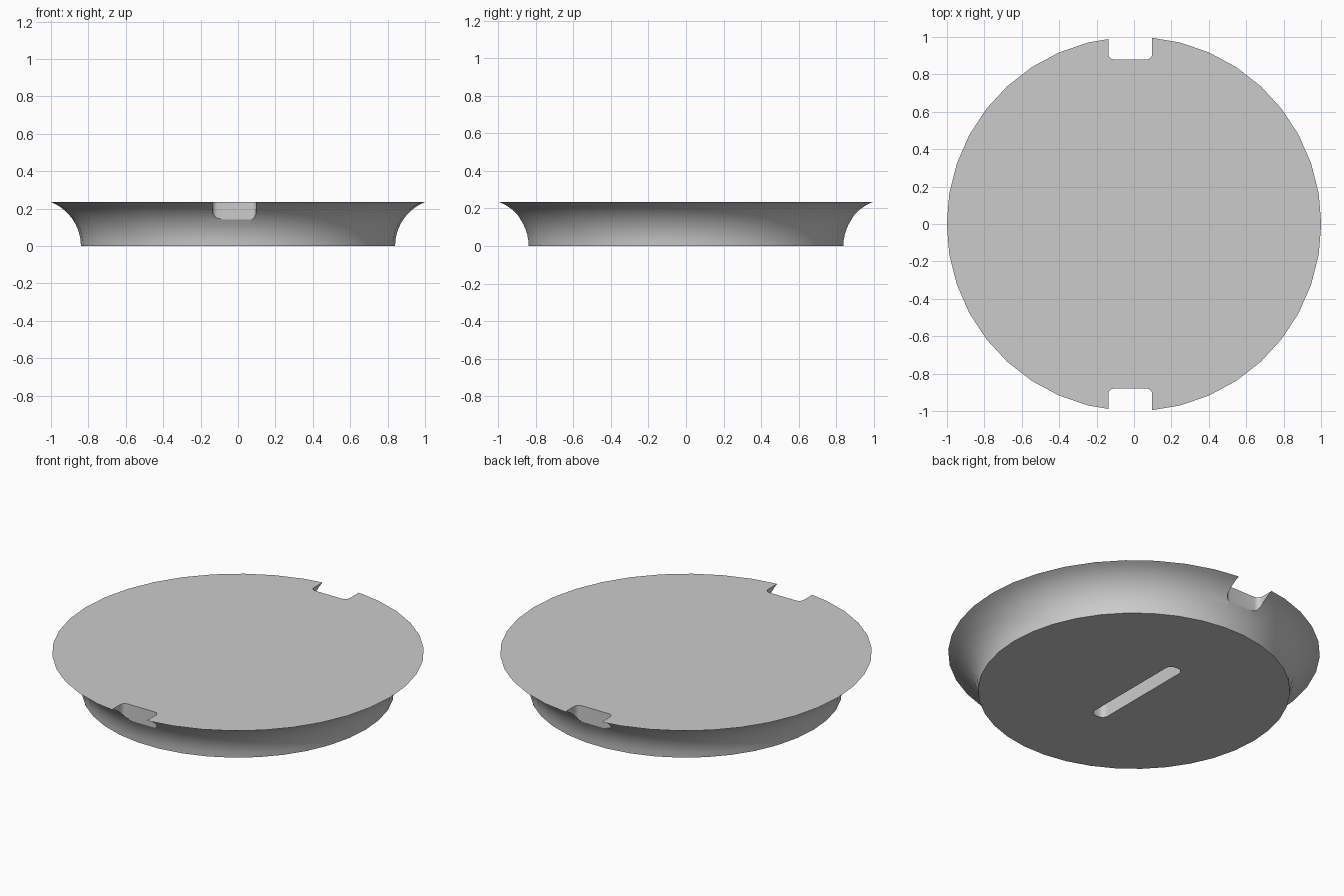
import bpy
import bmesh
from math import cos, sin, pi, radians, asin

cube = bpy.data.objects.get("Cube")
if cube:
    bpy.data.objects.remove(cube, do_unlink=True)

SIDES = 38
HEIGHT = 0.235
BASE_R = 0.84
COVE_R = 0.252      # radius of the concave flare
OFFSET = -0.02      # notches and slot sit slightly off centre

grey = bpy.data.materials.new("plain grey")
grey.use_nodes = True
colour = (0.6, 0.6, 0.6, 1)
grey.diffuse_color = colour
grey.node_tree.nodes["Principled BSDF"].inputs["Base Color"].default_value = colour


def finish(name, bm):
    bmesh.ops.recalc_face_normals(bm, faces=bm.faces)
    mesh = bpy.data.meshes.new(name)
    bm.to_mesh(mesh)
    bm.free()
    mesh.materials.append(grey)
    obj = bpy.data.objects.new(name, mesh)
    bpy.context.collection.objects.link(obj)
    return obj


def lathe(name, profile):
    """Closed solid of revolution from (radius, z) points."""
    bm = bmesh.new()
    rings = []
    for r, z in profile:
        angles = [2 * pi * i / SIDES for i in range(SIDES)]
        rings.append([bm.verts.new((r * cos(a), r * sin(a), z)) for a in angles])
    for low, high in zip(rings, rings[1:]):
        for i in range(SIDES):
            j = (i + 1) % SIDES
            bm.faces.new((low[i], low[j], high[j], high[i]))
    bm.faces.new(rings[0][::-1])
    bm.faces.new(rings[-1])
    return finish(name, bm)


def rounded_block(name, x, y, width, length, z0, z1, radius):
    """Upright prism with a rounded-rectangle outline."""
    bm = bmesh.new()
    outline = []
    corners = [(1, 1), (-1, 1), (-1, -1), (1, -1)]
    for k, (sx, sy) in enumerate(corners):
        for step in range(6):
            a = pi / 2 * (k + step / 5)
            outline.append(bm.verts.new((
                x + sx * (width / 2 - radius) + radius * cos(a),
                y + sy * (length / 2 - radius) + radius * sin(a), z0)))
    face = bm.faces.new(outline)
    top = bmesh.ops.extrude_face_region(bm, geom=[face])["geom"]
    verts = [v for v in top if isinstance(v, bmesh.types.BMVert)]
    bmesh.ops.translate(bm, verts=verts, vec=(0, 0, z1 - z0))
    return finish(name, bm)


# Disc body with a concave flare out to a thin rim
end = asin(HEIGHT / COVE_R)
steps = 10
profile = []
for i in range(steps + 1):
    a = end * i / steps
    profile.append((BASE_R + COVE_R * (1 - cos(a)), COVE_R * sin(a)))
body = lathe("flared_disc", profile)

# Cutters: two rim notches and the slot underneath
cutters = [rounded_block("notch_cutter", OFFSET, side * 1.03, 0.235, 0.3, -0.1, 0.4, 0.03)
           for side in (-1, 1)]
cutters.append(rounded_block("slot_cutter", OFFSET, 0, 0.092, 0.67, -0.1, 0.12, 0.035))

bpy.ops.object.select_all(action="DESELECT")
body.select_set(True)
bpy.context.view_layer.objects.active = body
for cutter in cutters:
    cutter.hide_render = True
    mod = body.modifiers.new("cut", "BOOLEAN")
    mod.operation = "DIFFERENCE"
    mod.solver = "EXACT"
    mod.object = cutter
    bpy.ops.object.modifier_apply(modifier=mod.name)
    bpy.data.objects.remove(cutter, do_unlink=True)

bpy.ops.object.shade_smooth_by_angle(angle=radians(30))
